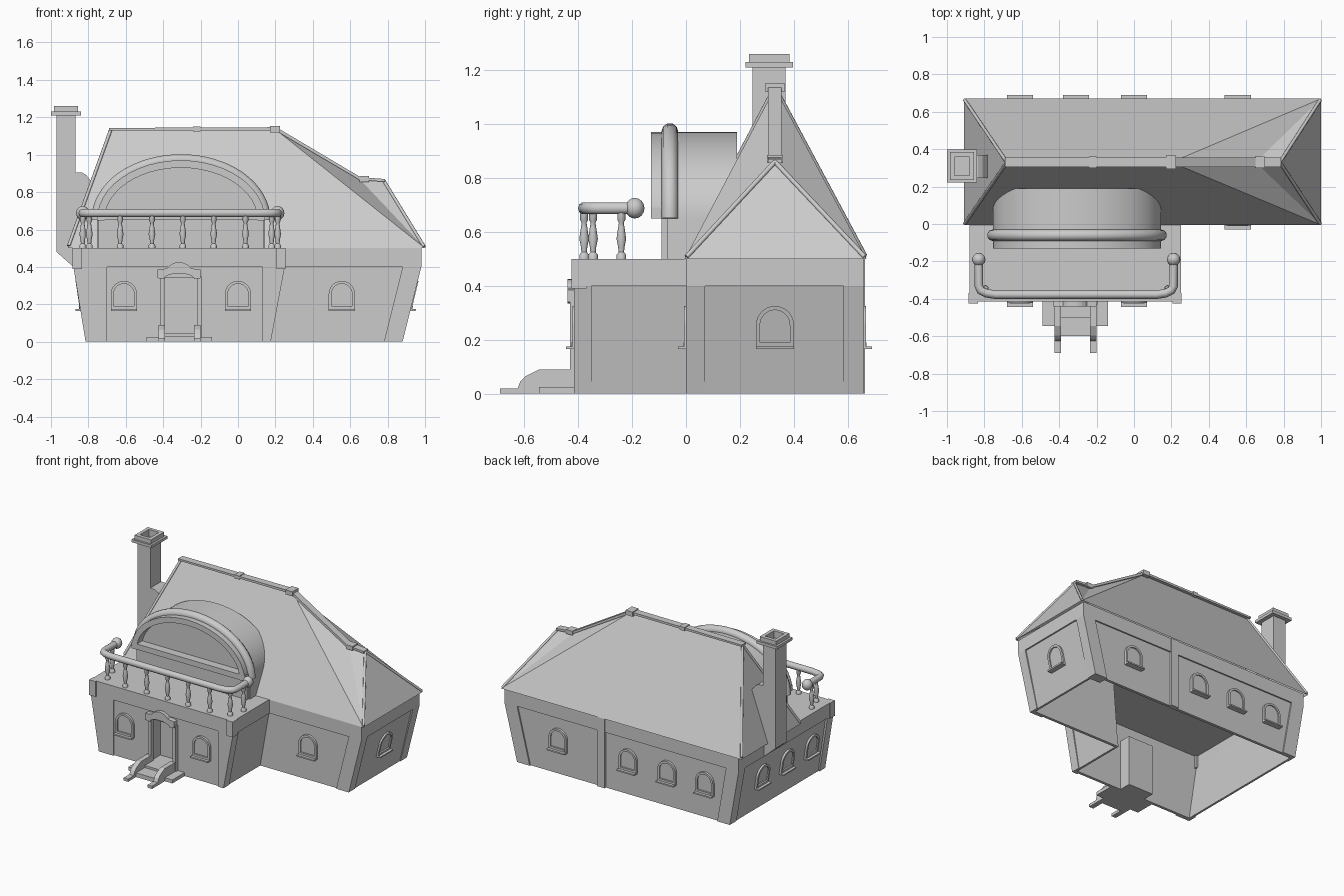
import bpy, bmesh
from math import sin, cos, pi
from mathutils import Matrix, Vector

if "Cube" in bpy.data.objects:
    bpy.data.objects.remove(bpy.data.objects["Cube"])


def finish(name, bm, smooth=False):
    bmesh.ops.recalc_face_normals(bm, faces=bm.faces)
    me = bpy.data.meshes.new(name)
    bm.to_mesh(me)
    bm.free()
    ob = bpy.data.objects.new(name, me)
    bpy.context.collection.objects.link(ob)
    if smooth:
        bpy.ops.object.select_all(action='DESELECT')
        ob.select_set(True)
        bpy.context.view_layer.objects.active = ob
        bpy.ops.object.shade_smooth_by_angle(angle=0.7)
    return ob


def prism(name, pts, y0, y1, mat=None, smooth=False):
    """Extrude an XZ outline from y0 to y1."""
    bm = bmesh.new()
    f = bm.faces.new([bm.verts.new((x, y0, z)) for x, z in pts])
    r = bmesh.ops.extrude_face_region(bm, geom=[f])
    for v in r['geom']:
        if isinstance(v, bmesh.types.BMVert):
            v.co.y = y1
    if mat:
        bm.transform(mat)
    return finish(name, bm, smooth)


def box(name, x0, x1, y0, y1, z0, z1, mat=None):
    return prism(name, [(x0, z0), (x1, z0), (x1, z1), (x0, z1)], y0, y1, mat)


def arch(cx, z0, a, b, n=24):
    return [(cx + a * cos(pi * i / n), z0 + b * sin(pi * i / n)) for i in range(n + 1)]


def arch_band(cx, z0, a, b, t, base):
    out = [(cx + a, base)] + arch(cx, z0, a, b) + [(cx - a, base)]
    inn = [(cx + a - t, base)] + arch(cx, z0, a - t, b - t) + [(cx - a + t, base)]
    return out + inn[::-1]


def tube(name, pts, r):
    cu = bpy.data.curves.new(name, 'CURVE')
    cu.dimensions = '3D'
    cu.bevel_depth, cu.bevel_resolution, cu.use_fill_caps = r, 3, True
    sp = cu.splines.new('POLY')
    sp.points.add(len(pts) - 1)
    for p, c in zip(sp.points, pts):
        p.co = (*c, 1)
    ob = bpy.data.objects.new(name, cu)
    bpy.context.collection.objects.link(ob)
    bpy.ops.object.select_all(action='DESELECT')
    ob.select_set(True)
    bpy.context.view_layer.objects.active = ob
    bpy.ops.object.convert(target='MESH')
    bpy.ops.object.shade_smooth_by_angle(angle=0.9)


def lathe(name, prof, loc, n=12):
    bm = bmesh.new()
    rings = [[bm.verts.new((loc[0] + r * cos(2 * pi * i / n), loc[1] + r * sin(2 * pi * i / n), loc[2] + z))
              for i in range(n)] for r, z in prof]
    for a, b in zip(rings, rings[1:]):
        for i in range(n):
            bm.faces.new((a[i], a[(i + 1) % n], b[(i + 1) % n], b[i]))
    bm.faces.new(rings[0])
    bm.faces.new(rings[-1])
    finish(name, bm, True)


def lean(b, t, w, top=0.5):
    """Slanted strip: bottom x, top x (at 0.4), width w towards +x."""
    return [(b, 0), (b + w, 0), (t + w, 0.4), (t + w, top), (t, top), (t, 0.4)]


# main walls (open underneath)
prism("back_wall", [(-.81, 0), (.88, 0), (.97, .4), (.97, .5), (-.87, .5), (-.87, .4)], .63, .65)
prism("front_wall_right", [(.16, 0), (.88, 0), (.97, .4), (.97, .5), (.2, .5)], .01, .03)
prism("right_wall", lean(.86, .955, .015), .01, .65)
prism("left_wall", lean(-.805, -.865, .015), -.4, .65)
# wing walls with a doorway
prism("wing_front_wall", [(-.81, 0), (-.4, 0), (-.4, .34), (-.22, .34), (-.22, 0), (.17, 0),
                          (.24, .4), (.24, .5), (-.865, .5), (-.865, .4)], -.405, -.385)
prism("wing_right_wall", lean(.155, .225, .015), -.4, .03)
box("terrace_floor", -.87, .24, -.41, .08, .48, .5)

# upper bands
box("band_back", -.88, .98, .63, .66, .4, .5)
box("band_front", .2, .98, 0, .03, .4, .5)
box("band_right", .955, .98, 0, .66, .4, .5)
box("band_left", -.88, -.855, -.41, .66, .4, .5)
box("band_wing_front", -.88, .25, -.415, -.39, .4, .5)
box("band_wing_right", .225, .25, -.415, .03, .4, .5)

# corner pilasters
for y0, y1 in ((0, .07), (.585, .66)):
    prism("pilaster_right", lean(.78, .88, .1), y0, y0 + .03 if y0 == 0 else y1)
    prism("pilaster_right_side", lean(.86, .96, .02), y0, y1)
prism("pilaster_back_left", lean(-.81, -.88, .1), .63, .66)
prism("pilaster_left_side", lean(-.81, -.88, .02), .585, .66)
box("pilaster_back_middle", .18, .24, .63, .665, 0, .5)
prism("pilaster_wing_left", [(-.815, 0), (-.7, 0), (-.7, .4), (-.88, .4)], -.415, -.39)
prism("pilaster_wing_right", [(.175, 0), (.13, 0), (.13, .4), (.25, .4)], -.415, -.39)
prism("pilaster_wing_left_side", lean(-.815, -.88, .02), -.415, -.35)
prism("pilaster_wing_right_side", lean(.155, .23, .02), -.415, -.35)
for cx in (-.86, .23):
    box("terrace_corner_block", cx - .025, cx + .025, -.425, -.37, .39, .5)

# arched windows
def window(x, y, turn=0, slope=0):
    shear = Matrix.Identity(4)
    shear[1][2] = -slope
    m = Matrix.Translation((x, y, 0)) @ Matrix.Rotation(turn, 4, 'Z') @ shear
    prism("window_frame", arch_band(0, .255, .07, .07, .015, .165), -.012, .01, m)
    prism("window_pane", [(.06, .165)] + arch(0, .255, .06, .06, 12) + [(-.06, .165)], -.003, .01, m)
    box("window_sill", -.07, .07, -.035, .01, .165, .175, m)
    box("window_inner_sill", -.055, .055, -.015, .01, .175, .19, m)

for x in (-.61, 0):
    window(x, -.41)
window(.555, .005)
for x in (-.61, -.31, 0, .555):
    window(x, .655, pi)
window(.875, .33, pi / 2, .24)
for y in (.34, .06, -.22):
    window(-.808, y, -pi / 2, .15)

# door niche, casing and hood
box("door", -.4, -.22, -.31, -.3, 0, .36)
for x in (-.41, -.22):
    box("niche_side", x, x + .01, -.4, -.3, 0, .36)
box("niche_top", -.41, -.21, -.4, -.3, .35, .36)
for x in (-.415, -.22):
    box("door_post", x, x + .025, -.43, -.4, 0, .35)
hood = arch(-.315, .36, .075, .065, 12)
prism("door_hood", [(-.2, .34), (-.2, .385), (-.235, .39)] + hood[2:-2] +
      [(-.395, .39), (-.43, .385), (-.43, .34)] +
      arch(-.315, .335, .08, .03, 12)[::-1], -.44, -.4)

# stoop and steps with curved cheeks
box("stoop", -.49, -.14, -.545, -.4, 0, .025)
box("upper_step", -.41, -.22, -.5, -.3, .0, .045)
box("lower_step", -.41, -.22, -.6, -.45, .0, .03)
cheek = [(-.69, 0), (-.69, .02), (-.625, .02), (-.615, .045), (-.595, .065), (-.545, .09), (-.42, .09), (-.42, 0)]
swap = Matrix(((0, 1, 0, 0), (1, 0, 0, 0), (0, 0, 1, 0), (0, 0, 0, 1)))
for x in (-.425, -.235):
    prism("step_cheek", cheek, x, x + .035, swap)

# roof
A, B, C, D = [(-.91, -.005, .5), (1, -.005, .5), (1, .67, .5), (-.91, .67, .5)]
R = [(-.68, .33, 1.135), (.2, .33, 1.135), (.65, .33, .87), (.78, .33, .86)]
bm = bmesh.new()
a, b, c, d, r0, r1, r2, r3 = [bm.verts.new(p) for p in [A, B, C, D] + R]
for f in ((a, b, r1, r0), (b, r2, r1), (b, r3, r2), (b, c, r3), (c, r2, r3),
          (c, r1, r2), (c, d, r0, r1), (d, a, r0)):
    bm.faces.new(f)
finish("roof", bm)

# ridge capping and hip trims
prism("ridge_cap", [(-.69, 1.13), (.2, 1.13), (.65, .865), (.785, .855), (.785, .87), (.655, .88), (.205, 1.147), (-.69, 1.143)],
      .305, .355)
box("ridge_clip", -.24, -.2, .3, .36, 1.125, 1.15)
box("ridge_clip_bend", .17, .225, .295, .365, 1.12, 1.153)
box("ridge_clip_end", .65, .7, .3, .36, .855, .885)
for p, q in ((R[0], A), (R[0], D), (R[3], B), (R[3], C)):
    tube("hip_trim", [p, Vector(q).lerp(Vector(p), .02)], .009)

# chimney
prism("chimney_stack", [(-.97, 1.21), (-.97, .48), (-.88, .4), (-.86, .5), (-.72, .6), (-.74, .82), (-.78, .85),
                        (-.81, .89), (-.835, .905), (-.87, .905), (-.87, 1.21)], .247, .37)
def frame(name, hx, hy, tx, ty, z0, z1, cx=-.92, cy=.309):
    for s in (-1, 1):
        xs = sorted((cx + s * hx, cx + s * tx))
        ys = sorted((cy + s * hy, cy + s * ty))
        box(name, *xs, cy - hy, cy + hy, z0, z1)
        box(name, cx - tx, cx + tx, *ys, z0, z1)
frame("chimney_collar", .08, .088, .04, .05, 1.21, 1.23)
frame("chimney_cap", .065, .075, .04, .05, 1.23, 1.26)

# barrel dormer above the terrace
CX = -.305
prism("dormer_body", [(CX + .45, .49)] + arch(CX, .65, .45, .32, 32) + [(CX - .45, .49)], -.07, .19, None, True)
prism("dormer_rim", arch_band(CX, .65, .45, .32, .04, .649), -.13, -.06, None, True)
box("dormer_lower_wall", CX - .44, CX + .44, -.09, -.05, .49, .66)
box("dormer_sill", CX - .45, CX + .45, -.13, -.06, .65, .69)
tube("dormer_ring", [(x, -.06, z) for x, z in arch(CX, .65, .45, .323, 32)], .031)

# balcony rail with ball ends
Z = .688
tube("balcony_rail", [(-.83, -.19, Z), (-.83, -.33, Z), (-.82, -.355, Z), (-.79, -.37, Z), (-.74, -.378, Z),
                      (.12, -.378, Z), (.17, -.37, Z), (.2, -.355, Z), (.212, -.33, Z), (.212, -.19, Z)], .023)
ball = [(max(.036 * sin(pi * i / 8), .002), -.038 * cos(pi * i / 8)) for i in range(9)]
post = [(.018, 0), (.018, .02), (.01, .03), (.012, .05), (.018, .08), (.012, .12), (.009, .14), (.015, .15), (.015, .18)]
for x in (-.83, .212):
    lathe("rail_ball", ball, (x, -.19, Z))
spots = [(x, -.378) for x in (-.63, -.46, -.295, -.13, .04)]
spots += [(-.795, -.345), (-.83, -.24), (.18, -.345), (.212, -.24)]
for x, y in spots:
    lathe("baluster", post, (x, y, .495))
